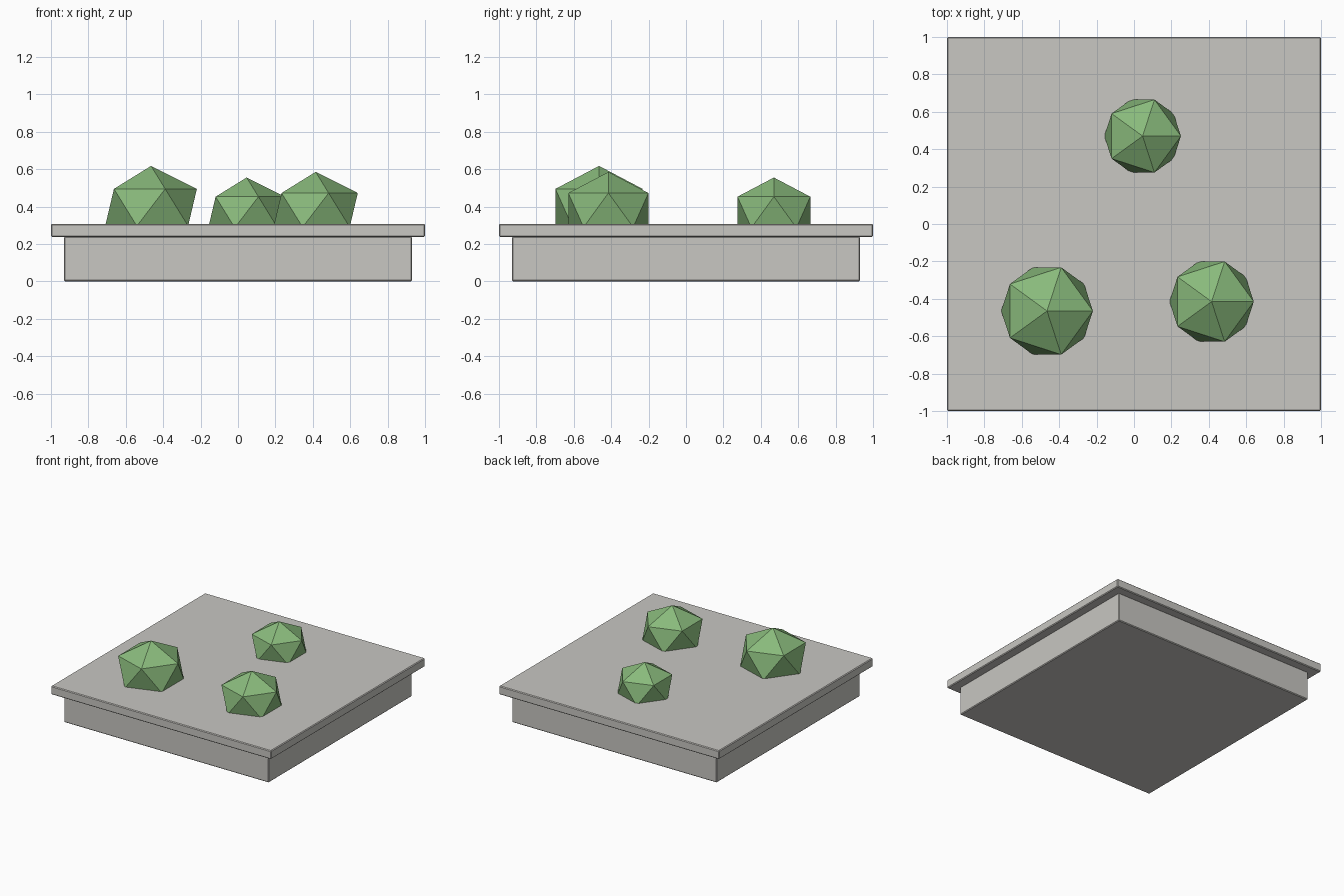
import bpy

default_cube = bpy.data.objects.get("Cube")
if default_cube:
    bpy.data.objects.remove(default_cube, do_unlink=True)


def make_material(name, rgb):
    mat = bpy.data.materials.new(name)
    mat.use_nodes = True
    color = (*rgb, 1.0)
    mat.diffuse_color = color
    bsdf = next(n for n in mat.node_tree.nodes if n.type == 'BSDF_PRINCIPLED')
    bsdf.inputs["Base Color"].default_value = color
    return mat


stone = make_material("pale_stone", (0.58, 0.57, 0.54))
leaf = make_material("leaf_green", (0.25, 0.49, 0.20))


def slab(name, width, bottom, top):
    """Square block with finely chamfered edges."""
    bpy.ops.mesh.primitive_cube_add(size=1, location=(0, 0, (bottom + top) / 2))
    obj = bpy.context.object
    obj.name = name
    obj.scale = (width, width, top - bottom)
    bpy.ops.object.transform_apply(location=False, rotation=False, scale=True)
    obj.data.materials.append(stone)
    bevel = obj.modifiers.new("chamfer", 'BEVEL')
    bevel.width = 0.006
    bevel.segments = 1


def bush(name, x, y, radius, top):
    """Low-poly, slightly flattened ball sunk into the slab."""
    squash = 0.81
    bpy.ops.mesh.primitive_ico_sphere_add(
        subdivisions=1, radius=radius, location=(x, y, top - radius * squash))
    obj = bpy.context.object
    obj.name = name
    obj.scale.z = squash
    bpy.ops.object.transform_apply(location=False, rotation=False, scale=True)
    bpy.ops.object.shade_flat()
    obj.data.materials.append(leaf)


# Plinth and overhanging top
slab("plinth", 1.86, 0.0, 0.24)
slab("top_slab", 2.0, 0.237, 0.307)

# Three bushes
bush("front_right_bush", -0.465, -0.465, 0.274, 0.617)
bush("front_left_bush", 0.415, -0.415, 0.252, 0.585)
bush("back_bush", 0.046, 0.47, 0.229, 0.555)
